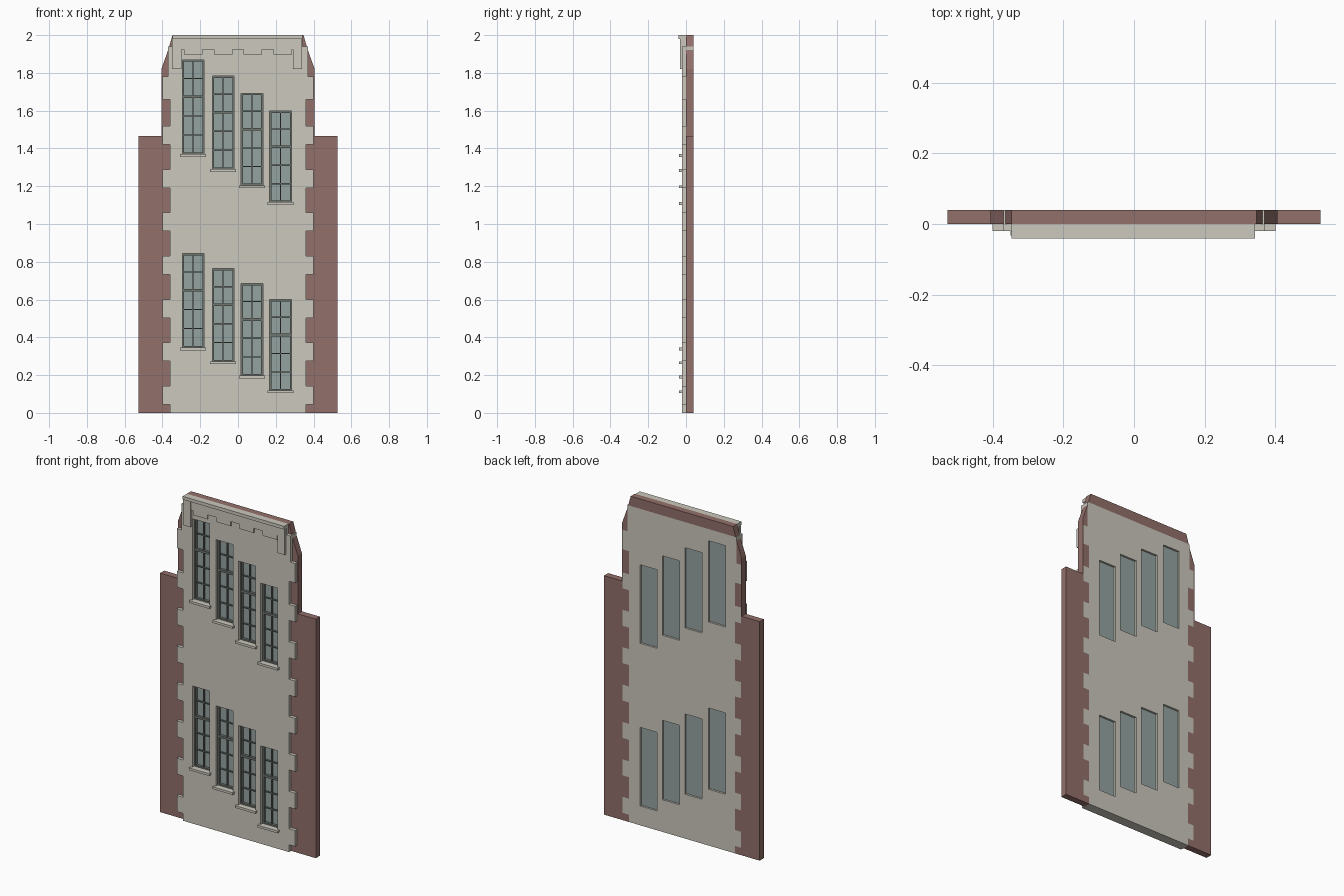
import bpy, bmesh
from mathutils import Matrix

cube = bpy.data.objects.get("Cube")
if cube:
    bpy.data.objects.remove(cube, do_unlink=True)


def material(name, rgb):
    m = bpy.data.materials.new(name)
    m.use_nodes = True
    m.diffuse_color = (*rgb, 1)
    m.node_tree.nodes["Principled BSDF"].inputs["Base Color"].default_value = (*rgb, 1)
    return m


STONE = material("pale stone", (0.60, 0.58, 0.51))
BRICK = material("red brown brick", (0.29, 0.16, 0.145))
GLASS = material("grey green glass", (0.30, 0.37, 0.355))
FRAME = material("dark window frame", (0.16, 0.18, 0.16))


def finish(bm, name, mat):
    bmesh.ops.recalc_face_normals(bm, faces=bm.faces)
    mesh = bpy.data.meshes.new(name)
    bm.to_mesh(mesh)
    bm.free()
    mesh.materials.append(mat)
    obj = bpy.data.objects.new(name, mesh)
    bpy.context.collection.objects.link(obj)
    return obj


def boxes(name, mat, spans):
    """One object made of boxes given as (x0, x1, y0, y1, z0, z1)."""
    bm = bmesh.new()
    for x0, x1, y0, y1, z0, z1 in spans:
        place = Matrix.Translation(((x0 + x1) / 2, (y0 + y1) / 2, (z0 + z1) / 2))
        size = Matrix.Diagonal((x1 - x0, y1 - y0, z1 - z0, 1))
        bmesh.ops.create_cube(bm, size=1, matrix=place @ size)
    return finish(bm, name, mat)


def slab(name, mat, loops, y0, y1):
    """Upright slab from x-z outlines; inner loops become holes."""
    curve = bpy.data.curves.new(name + "_outline", "CURVE")
    curve.dimensions = "2D"
    curve.fill_mode = "BOTH"
    curve.extrude = (y1 - y0) / 2
    for loop in loops:
        s = curve.splines.new("POLY")
        s.points.add(len(loop) - 1)
        for p, (x, z) in zip(s.points, loop):
            p.co = (x, z, 0, 1)
        s.use_cyclic_u = True
    tmp = bpy.data.objects.new(name + "_outline", curve)
    bpy.context.collection.objects.link(tmp)
    dg = bpy.context.evaluated_depsgraph_get()
    mesh = bpy.data.meshes.new_from_object(tmp.evaluated_get(dg))
    bm = bmesh.new()
    bm.from_mesh(mesh)
    bpy.data.objects.remove(tmp, do_unlink=True)
    bpy.data.meshes.remove(mesh)
    turn = Matrix.Translation((0, (y0 + y1) / 2, 0)) @ Matrix.Rotation(1.5707963, 4, "X")
    bm.transform(turn)
    bmesh.ops.remove_doubles(bm, verts=bm.verts, dist=0.0001)
    for f in bm.faces:
        f.smooth = False
    return finish(bm, name, mat)


def flip(path):
    return [(-x, z) for x, z in path]


FRONT, BACK = -0.02, 0.04

# Toothed quoin edge shared by stone and brick
edge = [(0.36, 0)]
for k in range(7):
    z = 0.045 + 0.2292 * k
    edge += [(0.36, z), (0.401, z), (0.401, z + 0.098), (0.36, z + 0.098)]
edge += [(0.36, 1.66), (0.401, 1.66), (0.401, 1.78), (0.37, 1.78)]

# Window openings: left x, then top and bottom for both storeys
WIDTH = 0.115
openings = []
for x, top, low_top in ((-0.295, 1.868, 0.843), (-0.136, 1.783, 0.764),
                        (0.017, 1.692, 0.684), (0.168, 1.597, 0.60)):
    drop = 0.498 - (x + 0.295) * 0.035
    openings += [(x, top - drop, top), (x, low_top - drop, low_top)]

# Stone facade with holes
outline = edge + [(0.37, 1.94)]
holes = [[(x, b), (x + WIDTH, b), (x + WIDTH, t), (x, t)] for x, b, t in openings]
slab("stone_facade", STONE, [outline + flip(outline)[::-1]] + holes, FRONT, BACK)

# Brick side walls and gable top
side = edge + [(0.37, 1.92), (0.406, 1.82), (0.406, 1.465), (0.528, 1.465), (0.528, 0)]
slab("left_brick_wall", BRICK, [side], 0, BACK)
slab("right_brick_wall", BRICK, [flip(side)], 0, BACK)
cap = [(0.364, 1.94), (0.347, 2.0)]
slab("brick_gable_top", BRICK, [cap + flip(cap)[::-1]], 0, BACK)

# Windows: glass, frame, glazing bars and sill
for i, (x, b, t) in enumerate(openings):
    r, mid, h = x + WIDTH, x + WIDTH / 2, t - b
    tag = f"window_{i + 1}"
    boxes(tag + "_glass", GLASS, [(x, r, 0.014, 0.028, b, t)])
    w = 0.009
    rail = t - 0.39 * h
    parts = [(x, x + w, -0.002, 0.014, b, t), (r - w, r, -0.002, 0.014, b, t),
             (x + w, r - w, -0.002, 0.014, b, b + w),
             (x + w, r - w, -0.002, 0.014, t - w, t),
             (x + w, r - w, -0.002, 0.014, rail - 0.007, rail + 0.007),
             (mid - 0.003, mid + 0.003, 0.004, 0.014, b + w, t - w)]
    for z in ((rail + t) / 2, b + (rail - b) / 3, b + (rail - b) * 2 / 3):
        parts.append((x + w, r - w, 0.005, 0.014, z - 0.003, z + 0.003))
    boxes(tag + "_frame", FRAME, parts)
    boxes(tag + "_sill", STONE, [(x - 0.011, r + 0.011, -0.037, FRONT, b - 0.014, b)])

# Parapet, toothed frieze, end brackets and cornice
boxes("parapet", STONE, [(-0.345, 0.342, FRONT, 0, 1.94, 1.98)])
frieze = [(0.30, 1.98), (0.30, 1.925)]
for x in (0.285, 0.126, -0.03, -0.188):
    frieze += [(x, 1.925), (x, 1.897), (x - 0.097, 1.897), (x - 0.097, 1.925)]
frieze += [(-0.30, 1.925), (-0.30, 1.98)]
slab("toothed_frieze", STONE, [frieze], -0.029, FRONT)
boxes("end_brackets", STONE, [(-0.35, -0.298, -0.033, FRONT, 1.82, 1.98),
                              (0.29, 0.34, -0.033, FRONT, 1.82, 1.98)])
boxes("cornice", STONE, [(-0.347, 0.342, -0.041, 0, 1.98, 2.0)])
